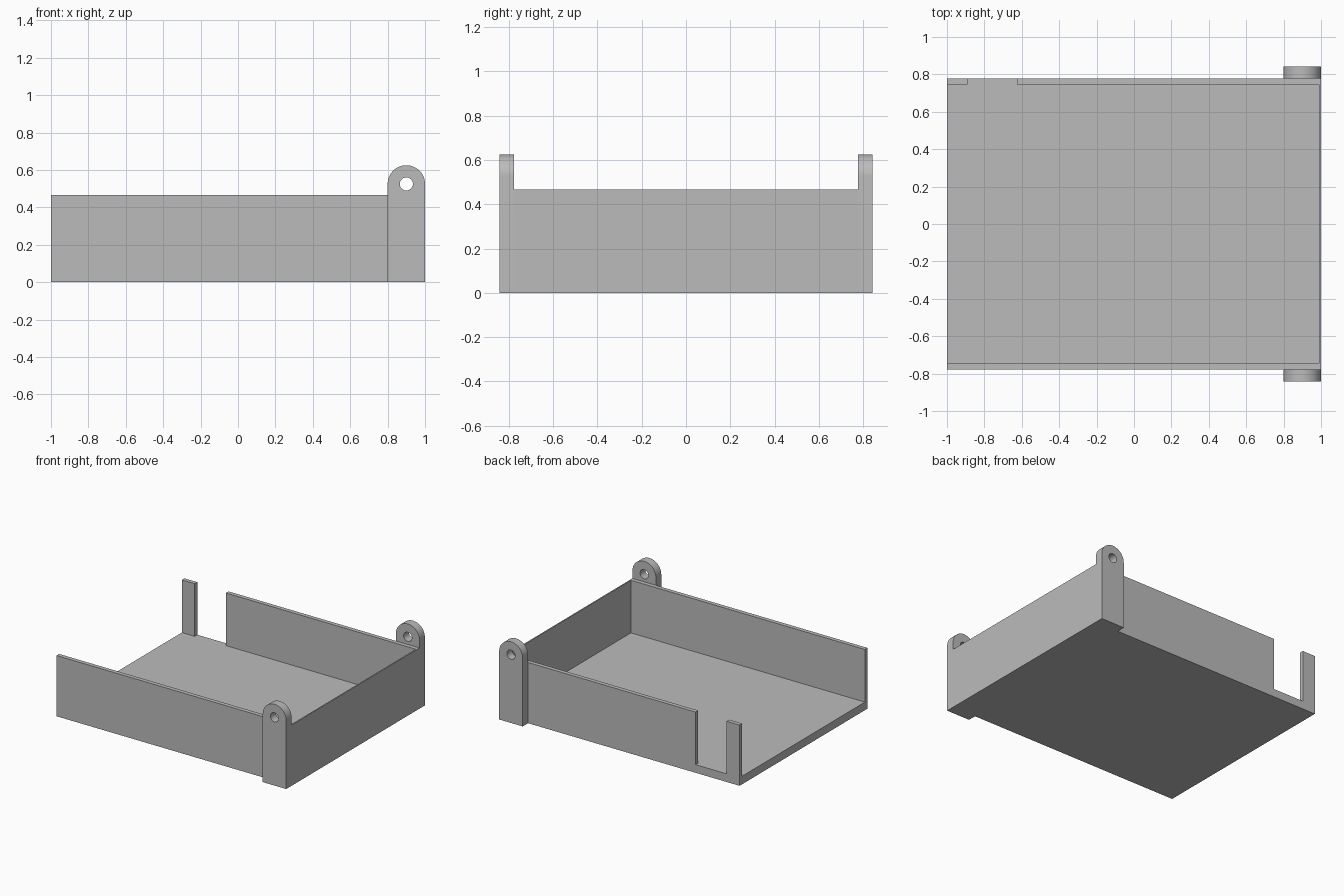
import bpy, bmesh, math
from mathutils import Matrix, Vector

default = bpy.data.objects.get("Cube")
if default:
    bpy.data.objects.remove(default, do_unlink=True)

HEIGHT, FLOOR = 0.467, 0.0625
SIDE, INNER, LUG_SIDE = 0.777, 0.745, 0.842
LUG_X, LUG_Z, LUG_R, HOLE_R = 0.9, 0.525, 0.1, 0.035

grey = bpy.data.materials.new("plain grey")
grey.use_nodes = True
colour = (0.5, 0.5, 0.5, 1)
grey.diffuse_color = colour
grey.node_tree.nodes["Principled BSDF"].inputs["Base Color"].default_value = colour


def finish(name, bm):
    bmesh.ops.recalc_face_normals(bm, faces=bm.faces)
    mesh = bpy.data.meshes.new(name)
    bm.to_mesh(mesh)
    bm.free()
    mesh.materials.append(grey)
    obj = bpy.data.objects.new(name, mesh)
    bpy.context.collection.objects.link(obj)
    return obj


def box(name, low, high):
    low, high = Vector(low), Vector(high)
    bm = bmesh.new()
    place = Matrix.Translation((low + high) / 2) @ Matrix.Diagonal((*(high - low), 1))
    bmesh.ops.create_cube(bm, size=1, matrix=place)
    return finish(name, bm)


def prism(name, outline, y0, y1):
    """Extrude an x-z outline along y."""
    bm = bmesh.new()
    face = bm.faces.new([bm.verts.new((x, y0, z)) for x, z in outline])
    ext = bmesh.ops.extrude_face_region(bm, geom=[face])
    verts = [v for v in ext["geom"] if isinstance(v, bmesh.types.BMVert)]
    bmesh.ops.translate(bm, verts=verts, vec=(0, y1 - y0, 0))
    return finish(name, bm)


def arc(radius, start, end, steps):
    angles = [start + (end - start) * i / steps for i in range(steps + 1)]
    return [(LUG_X + radius * math.cos(a), LUG_Z + radius * math.sin(a)) for a in angles]


def cut(obj, cutter):
    cutter.hide_render = True
    mod = obj.modifiers.new("cut", "BOOLEAN")
    mod.operation, mod.solver, mod.object = "DIFFERENCE", "EXACT", cutter
    bpy.ops.object.select_all(action="DESELECT")
    bpy.context.view_layer.objects.active = obj
    obj.select_set(True)
    bpy.ops.object.modifier_apply(modifier=mod.name)
    bpy.data.objects.remove(cutter, do_unlink=True)


# Tray with an open left end and a notch in the back wall
tray = box("tray", (-1, -SIDE, 0), (1, SIDE, HEIGHT))
cut(tray, box("cavity_cutter", (-1.2, -INNER, FLOOR), (0.99, INNER, 1)))
cut(tray, box("notch_cutter", (-0.89, 0.6, FLOOR), (-0.625, 1, 1)))

# Round-topped hinge lugs on the front and back, each with a pin hole
lug_outline = [(LUG_X - LUG_R, 0), (LUG_X + LUG_R, 0)] + arc(LUG_R, 0, math.pi, 32)
hole_outline = arc(HOLE_R, 0, 2 * math.pi, 32)[:-1]
for name, side in (("front_hinge_lug", -1), ("back_hinge_lug", 1)):
    lug = prism(name, lug_outline, side * SIDE, side * LUG_SIDE)
    cut(lug, prism("hole_cutter", hole_outline, side * 0.6, side))
    bpy.ops.object.shade_smooth_by_angle(angle=math.radians(30))
